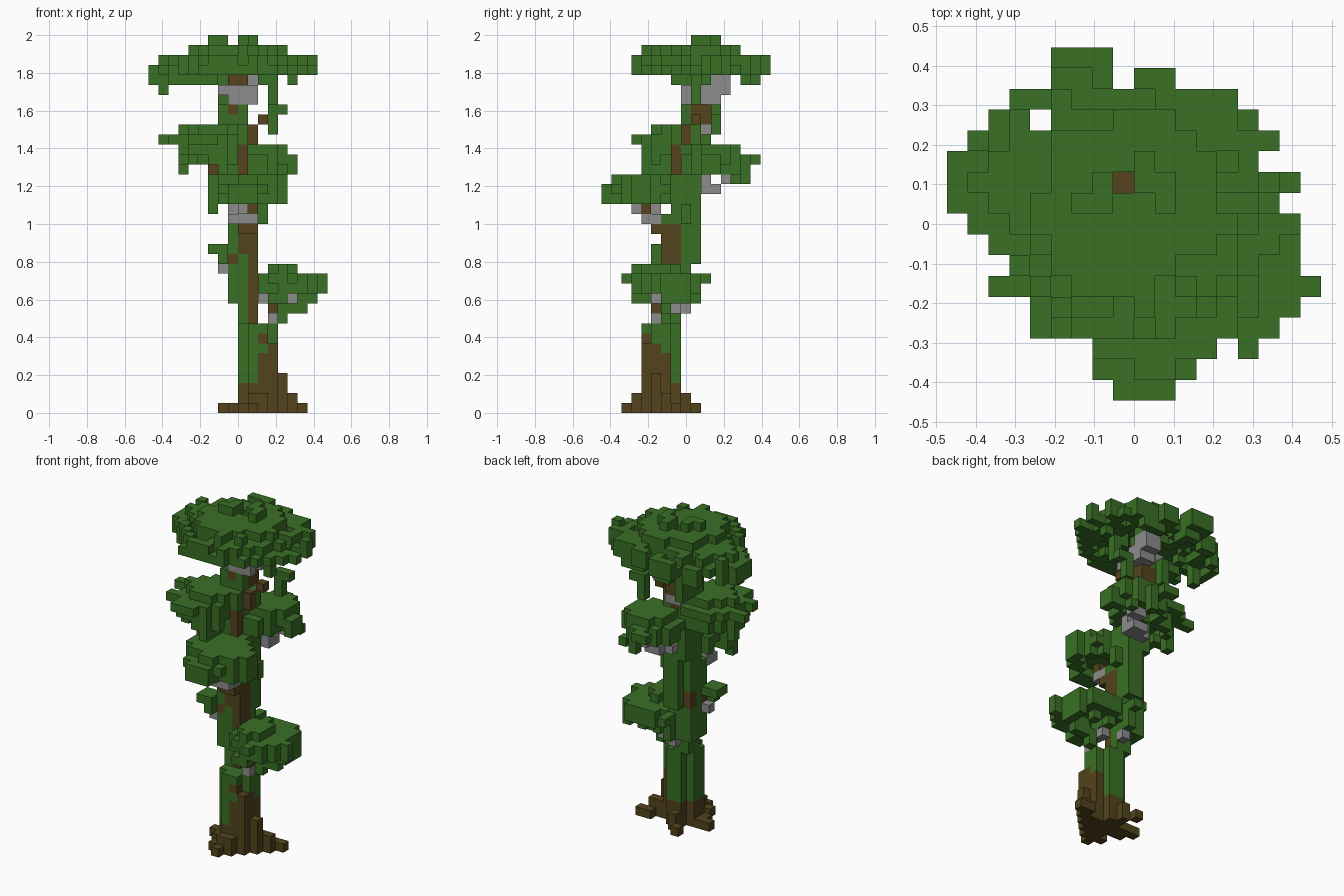
import bpy, bmesh, random
from mathutils import Vector

if "Cube" in bpy.data.objects:
    bpy.data.objects.remove(bpy.data.objects["Cube"], do_unlink=True)

random.seed(4)
V = 2 / 38                                  # edge of one block
ORIGIN = Vector((-9 * V, -8.5 * V, 0))
cells = {}                                  # block position -> (part, material)


def make_material(name, color):
    m = bpy.data.materials.new(name)
    m.use_nodes = True
    m.diffuse_color = (*color, 1)
    bsdf = m.node_tree.nodes["Principled BSDF"]
    bsdf.inputs["Base Color"].default_value = (*color, 1)
    bsdf.inputs["Roughness"].default_value = 0.9
    return m


LEAF, BARK, ROOT, STONE = range(4)
materials = [make_material("leaf green", (0.041, 0.160, 0.019)),
             make_material("bark brown", (0.092, 0.056, 0.013)),
             make_material("root brown", (0.084, 0.057, 0.012)),
             make_material("branch grey", (0.262, 0.262, 0.262))]


def box(part, mat, x, y, z):
    """Fill an inclusive range of blocks on each axis."""
    for i in range(x[0], x[-1] + 1):
        for j in range(y[0], y[-1] + 1):
            for k in range(z[0], z[-1] + 1):
                cells[i, j, k] = (part, mat)


def paint(mat, x, y, z):
    """Recolour blocks that already exist."""
    for (i, j, k), (part, _) in list(cells.items()):
        if x[0] <= i <= x[-1] and y[0] <= j <= y[-1] and z[0] <= k <= z[-1]:
            cells[i, j, k] = (part, mat)


def disc(part, k, center, radius, inner=0.0, keep=1.0):
    """One leaf layer: an ellipse, or a ragged ring when inner > 0."""
    for i in range(18):
        for j in range(17):
            d = ((i - center[0]) / radius[0]) ** 2 + ((j - center[1]) / radius[1]) ** 2
            if inner <= d <= 1 and random.random() < keep:
                cells.setdefault((i, j, k), (part, LEAF))


# Trunk: leaning stack of mossy sections
box("trunk", LEAF, (9, 12), (4, 7), (0, 6))
box("trunk", LEAF, (9, 12), (5, 7), (7, 8))
box("trunk", LEAF, (10, 11), (4,), (7, 8))
box("trunk", LEAF, (9, 10), (6, 7), (9, 10))
box("trunk", LEAF, (8, 10), (6, 8), (11, 14))
box("trunk", LEAF, (8, 10), (6, 9), (15, 19))
box("trunk", LEAF, (8, 10), (7, 9), (20, 23))
box("trunk", LEAF, (8, 9), (7, 9), (24, 28))
box("trunk", LEAF, (10,), (8, 9), (27, 28))
box("trunk", LEAF, (11,), (8,), (19, 20))
box("trunk", LEAF, (7, 9), (8, 10), (29, 30))
box("trunk", LEAF, (7,), (9, 11), (29, 31))
box("trunk", LEAF, (8, 9), (9, 10), (31, 33))
for corner in ((9, 4), (12, 7), (9, 7)):
    for k in range(0, 9):
        cells.pop((*corner, k), None)
for k in range(15, 21):
    cells.pop((8, 9, k), None)

# Bare bark streaks on the trunk
paint(ROOT, (9, 12), (4, 7), (0, 2))
paint(ROOT, (11, 12), (4, 6), (3, 5))
paint(ROOT, (12,), (4, 5), (6,))
paint(BARK, (11,), (4, 5), (7,))
paint(BARK, (10,), (6,), (9, 12))
paint(ROOT, (10,), (6, 7), (13, 18))
paint(ROOT, (9,), (6,), (16, 18))
paint(BARK, (8,), (6,), (15,))
paint(BARK, (8,), (8,), (15, 16))
paint(BARK, (9,), (7,), (24, 26))
paint(BARK, (10,), (8,), (27, 28))
paint(BARK, (8, 9), (9,), (27, 28))
paint(BARK, (8, 9), (9, 10), (29, 30))
paint(BARK, (8,), (8,), (30,))
paint(BARK, (8, 9), (9, 10), (33,))

# Roots: stepped blocks trailing away from the base
for x, y, top in (((10,), (2,), 0), ((9,), (3,), 0), ((10, 11), (3,), 1),
                  ((13,), (5,), 3), ((13,), (6,), 1), ((14,), (6,), 1),
                  ((14,), (7,), 0), ((15,), (7,), 0), ((8,), (5, 6), 0),
                  ((7,), (6,), 0), ((10,), (8,), 1), ((9,), (9,), 0)):
    box("roots", ROOT, x, y, (0, top))

# Grey and brown boughs carrying the leaf clumps
for mat, x, y, z in ((STONE, (12,), (5,), (9,)), (BARK, (12,), (5,), (10,)),
                     (STONE, (10,), (8,), (10,)), (STONE, (12,), (7,), (10,)),
                     (STONE, (11,), (5,), (11,)),
                     (STONE, (14,), (5,), (11,)), (STONE, (7,), (6,), (14,)),
                     (LEAF, (6, 7), (5, 6), (16,)), (LEAF, (7,), (5,), (15,)),
                     (BARK, (9, 10), (5,), (18,)), (STONE, (8, 10), (4, 5), (19,)),
                     (BARK, (10,), (4,), (20,)), (STONE, (9,), (3,), (20,)),
                     (STONE, (8,), (5,), (20,)), (STONE, (9,), (10,), (22,)),
                     (STONE, (10, 11), (10, 11), (22,)), (STONE, (11,), (10,), (23,)),
                     (STONE, (11, 12), (12,), (23,)), (BARK, (6,), (5,), (24,)),
                     (STONE, (8, 9), (9, 10), (28,)), (BARK, (11,), (9,), (29,)),
                     (STONE, (8, 10), (8,), (31, 32)), (STONE, (7,), (8, 10), (32,)),
                     (STONE, (9, 10), (10, 11), (31, 32)), (STONE, (9, 10), (12,), (32, 33)),
                     (STONE, (10,), (11,), (33,))):
    box("boughs", mat, x, y, z)

# Lower clump, on the left
disc("lower_canopy", 14, (13, 5), (1.8, 2.3))
disc("lower_canopy", 13, (13.5, 6), (3.4, 3.45))
disc("lower_canopy", 12, (13.5, 6), (3.4, 3.45), 0.3, 0.9)
disc("lower_canopy", 11, (13.6, 6.8), (3.1, 2.2), 0.25, 0.6)
for x, y, z in (((12, 13), (3, 4), (11,)), ((13,), (6,), (9, 10)), ((14, 15), (6,), (10, 11)),
                ((17,), (5,), (12, 13)), ((14,), (2,), (13,)),
                ((10,), (9, 10), (13,)), ((10,), (9,), (11, 12))):
    box("lower_canopy", LEAF, x, y, z)

# Front clump
disc("front_canopy", 23, (9.5, 3.8), (3.7, 2.9))
disc("front_canopy", 22, (9.5, 3.6), (3.7, 3.4))
disc("front_canopy", 21, (9.5, 3.6), (3.7, 3.4), 0.3, 0.85)
box("front_canopy", LEAF, (7,), (1,), (22,))
box("front_canopy", LEAF, (6,), (3,), (20, 21))
box("front_canopy", LEAF, (8, 10), (0,), (21, 22))

# Right clump
disc("right_canopy", 28, (6, 7), (3.1, 2.2))
disc("right_canopy", 27, (5.5, 6.7), (3.4, 3.8))
disc("right_canopy", 26, (5.5, 6.7), (3.0, 3.2), 0.3, 0.85)
disc("right_canopy", 25, (5.8, 6.7), (2.9, 2.8), 0.4, 0.75)
for x, y, z in (((1, 2), (8,), (27,)), ((2,), (5,), (27,)), ((4,), (3,), (27,)),
                ((3,), (7,), (24, 27)), ((7,), (4, 6), (24, 25))):
    box("right_canopy", LEAF, x, y, z)

# Back clump
disc("back_canopy", 26, (11, 11), (2.6, 2.7))
disc("back_canopy", 25, (10.5, 11), (3.1, 3.1))
disc("back_canopy", 24, (10.5, 11), (3.1, 3.1), 0.3, 0.8)
disc("back_canopy", 23, (11, 11.3), (2.6, 2.9), 0.5, 0.4)
box("back_canopy", LEAF, (14,), (10, 11), (24, 25))
box("back_canopy", LEAF, (9, 10), (15,), (25,))
box("back_canopy", LEAF, (11,), (14,), (23, 25))

# Crown: ragged outline, row by row from front to back
rows = ((5, 10), (5, 12), (4, 13), (3, 14), (2, 15), (1, 16), (0, 14),
        (0, 16), (0, 14), (1, 15), (2, 14), (3, 13), (5, 7), (5, 7))
for j, (a, b) in enumerate(rows, 3):
    for i in range(a, b + 1):
        edge = min(i - a, b - i) < 2 or j < 5 or j > 13
        if (i, j) == (4, 13):
            continue
        cells[i, j, 35 if not edge or random.random() < 0.6 else 34] = ("crown", LEAF)
        if edge or random.random() < 0.35:
            cells[i, j, 34] = ("crown", LEAF)
        if edge and 6 < j < 16 and i < 13 and random.random() < 0.55:
            cells[i, j, 33] = ("crown", LEAF)
box("crown", LEAF, (9, 10), (15,), (34, 35))
box("crown", LEAF, (3, 6), (7, 8), (33,))
disc("crown", 36, (8.5, 8.7), (3.6, 3.4))
disc("crown", 36, (8.5, 8.7), (5.05, 4.75), 0.5, 0.7)
for x, y in (((6, 7), (9,)), ((7,), (10,)), ((9,), (10, 11)), ((10,), (9, 10))):
    box("crown", LEAF, x, y, (37,))
cells.pop((8, 10, 36))
box("crown", BARK, (8,), (10,), (34, 35))

# Strands hanging from the crown
for x, y, z in (((12,), (11,), (28, 30)), ((12,), (9,), (31, 33)), ((13,), (11,), (30,)),
                ((1,), (9,), (32, 33)), ((14,), (10,), (33,)), ((0,), (10,), (33,)),
                ((11,), (9,), (33,))):
    box("crown", LEAF, x, y, z)

# Turn each part's blocks into a mesh of its visible faces
AXES = [Vector((1, 0, 0)), Vector((0, 1, 0)), Vector((0, 0, 1))]
for part in sorted({p for p, _ in cells.values()}):
    bm = bmesh.new()
    for cell, (owner, mat) in cells.items():
        if owner != part:
            continue
        mid = Vector(cell) + Vector((0.5, 0.5, 0.5))
        for a in range(3):
            u, w = AXES[(a + 1) % 3] / 2, AXES[(a + 2) % 3] / 2
            for s in (1, -1):
                n = AXES[a] * s
                if tuple(int(c + d) for c, d in zip(cell, n)) in cells:
                    continue
                c = mid + n / 2
                quad = [c - u - w, c + u - w, c + u + w, c - u + w][::s]
                face = bm.faces.new([bm.verts.new(q * V + ORIGIN) for q in quad])
                face.material_index = mat
    bmesh.ops.remove_doubles(bm, verts=bm.verts[:], dist=V / 100)
    mesh = bpy.data.meshes.new(part)
    bm.to_mesh(mesh)
    bm.free()
    for m in materials:
        mesh.materials.append(m)
    bpy.context.collection.objects.link(bpy.data.objects.new(part, mesh))
